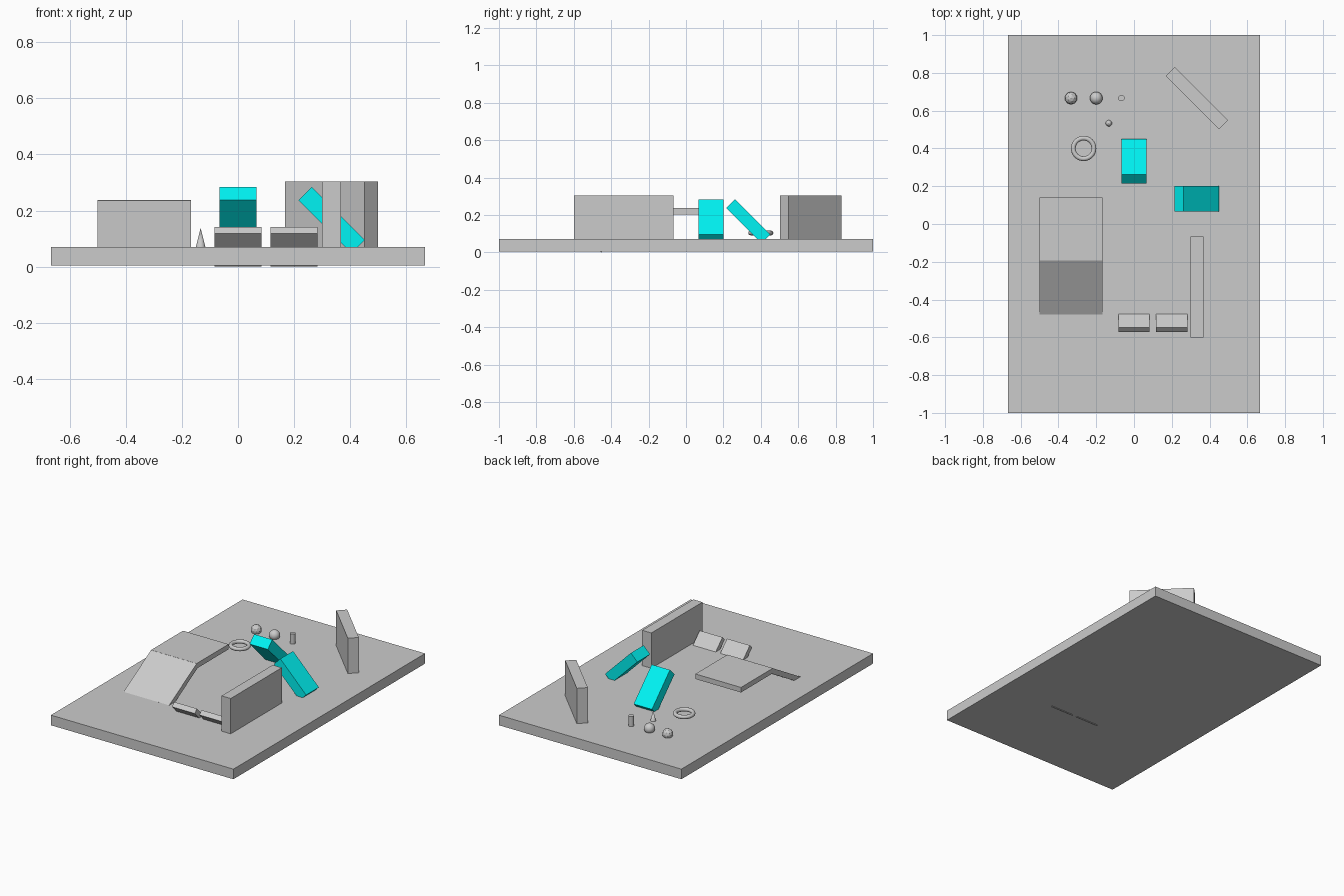
import bpy
from math import radians

if "Cube" in bpy.data.objects:
    bpy.data.objects.remove(bpy.data.objects["Cube"])

G = 0.0707      # ground level: top surface of the base slab

cyan = bpy.data.materials.new("cyan")
cyan.diffuse_color = (0.0, 0.9, 0.9, 1.0)
cyan.use_nodes = True
cyan.node_tree.nodes["Principled BSDF"].inputs["Base Color"].default_value = cyan.diffuse_color


def finish(name, smooth=False):
    ob = bpy.context.object
    ob.name = name
    if smooth:
        bpy.ops.object.shade_smooth_by_angle(angle=radians(40))
    return ob


def box(name, loc, size, rot=(0, 0, 0), mat=None):
    bpy.ops.mesh.primitive_cube_add(size=1, location=loc,
                                    rotation=[radians(a) for a in rot])
    ob = finish(name)
    ob.scale = size
    if mat:
        ob.data.materials.append(mat)
    return ob


# Base slab
box("base_slab", (0, 0, G - 0.0333), (1.3333, 2, 0.0667))

# Upright walls, one straight and one turned
box("straight_wall", (0.3333, -0.3333, G + 0.1167), (0.0667, 0.5333, 0.2333))
box("angled_wall", (0.3333, 0.6667, G + 0.1167), (0.0667, 0.4, 0.2333), (0, 0, 45))

# Raised platform with a 30 degree ramp in front
box("platform", (-0.3333, -0.0265, G + 0.15), (0.3333, 0.3333, 0.0333))
box("ramp", (-0.3333, -0.3277, 0.1397), (0.3333, 0.3333, 0.0333), (30, 0, 0))

# Small kickers, half sunk into the slab
for i, x in enumerate((0, 0.2)):
    box(f"small_kicker_{i + 1}", (x, -0.5, G), (0.1667, 0.1667, 0.0333), (-45, 0, 0))

# Tilted cyan blocks
box("cyan_block_back", (0, 0.3333, G + 0.0953), (0.1333, 0.2667, 0.0667), (-45, 0, 0), cyan)
box("cyan_block_side", (0.3333, 0.1333, G + 0.0953), (0.2667, 0.1333, 0.0667), (0, 45, 0), cyan)

# Small loose shapes
bpy.ops.mesh.primitive_ico_sphere_add(subdivisions=2, radius=0.0333,
                                      location=(-0.3333, 0.6667, G + 0.018))
finish("faceted_ball")
bpy.ops.mesh.primitive_uv_sphere_add(segments=32, ring_count=16, radius=0.0333,
                                     location=(-0.2, 0.6667, G + 0.018))
finish("round_ball", True)
bpy.ops.mesh.primitive_cylinder_add(vertices=32, radius=0.0167, depth=0.0667,
                                    location=(-0.0667, 0.6667, G + 0.0333))
finish("peg", True)
bpy.ops.mesh.primitive_cone_add(vertices=32, radius1=0.0167, depth=0.0667,
                                location=(-0.1333, 0.5333, G + 0.0333))
finish("cone", True)
bpy.ops.mesh.primitive_torus_add(major_segments=48, minor_segments=12,
                                 major_radius=0.0545, minor_radius=0.0125,
                                 location=(-0.2667, 0.4, G + 0.0333))
finish("ring", True)
